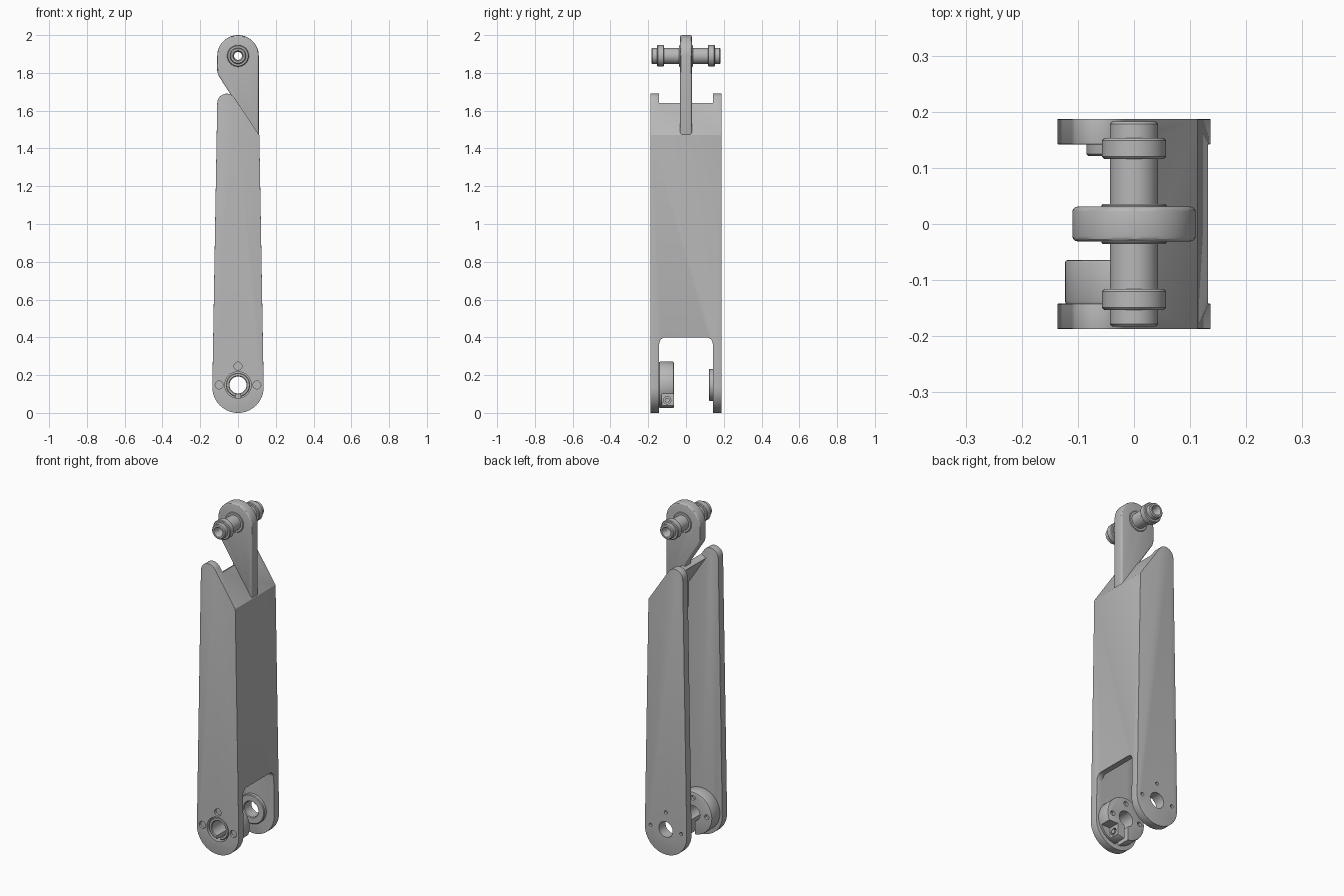
import bpy, bmesh
from math import sin, cos, pi, radians
from mathutils import Matrix, Vector

cube = bpy.data.objects.get("Cube")
if cube:
    bpy.data.objects.remove(cube, do_unlink=True)

grey = bpy.data.materials.new("plain_grey")
grey.use_nodes = True
grey.diffuse_color = (0.48, 0.48, 0.48, 1)
for node in grey.node_tree.nodes:
    if node.type == 'BSDF_PRINCIPLED':
        node.inputs["Base Color"].default_value = grey.diffuse_color


def arc(cx, cz, r, a0, a1, n=20):
    steps = [radians(a0 + (a1 - a0) * i / n) for i in range(n + 1)]
    return [(cx + r * cos(a), cz + r * sin(a)) for a in steps]


def finish(name, bm):
    bmesh.ops.recalc_face_normals(bm, faces=bm.faces)
    mesh = bpy.data.meshes.new(name)
    bm.to_mesh(mesh)
    bm.free()
    obj = bpy.data.objects.new(name, mesh)
    mesh.materials.append(grey)
    bpy.context.collection.objects.link(obj)
    return obj


def prism(name, outline, lo, hi, axis='Y'):
    """Extrude a flat outline along y (outline is x, z) or x (outline is y, z)."""
    bm = bmesh.new()
    place = (lambda a, b: (a, lo, b)) if axis == 'Y' else (lambda a, b: (lo, a, b))
    face = bm.faces.new([bm.verts.new(place(a, b)) for a, b in outline])
    new = bmesh.ops.extrude_face_region(bm, geom=[face])["geom"]
    move = Vector((0, hi - lo, 0)) if axis == 'Y' else Vector((hi - lo, 0, 0))
    bmesh.ops.translate(bm, vec=move, verts=[v for v in new if isinstance(v, bmesh.types.BMVert)])
    return finish(name, bm)


def disc(name, x, z, r, lo, hi, n=40):
    return prism(name, arc(x, z, r, 0, 360, n)[:-1], lo, hi)


def box(name, x0, x1, y0, y1, z0, z1):
    return prism(name, [(x0, z0), (x1, z0), (x1, z1), (x0, z1)], y0, y1)


def lathe(name, profile, z, n=40):
    """Spin a closed (y, radius) loop about the y axis at height z."""
    bm = bmesh.new()
    rings = [[bm.verts.new((r * cos(2 * pi * i / n), y, z + r * sin(2 * pi * i / n)))
              for i in range(n)] for y, r in profile]
    for k, ring in enumerate(rings):
        other = rings[(k + 1) % len(rings)]
        for i in range(n):
            j = (i + 1) % n
            bm.faces.new((ring[i], ring[j], other[j], other[i]))
    return finish(name, bm)


def activate(obj):
    bpy.ops.object.select_all(action='DESELECT')
    obj.select_set(True)
    bpy.context.view_layer.objects.active = obj


def cut(obj, *cutters):
    for cutter in cutters:
        cutter.hide_render = True
        mod = obj.modifiers.new("cut", 'BOOLEAN')
        mod.operation, mod.solver, mod.object = 'DIFFERENCE', 'EXACT', cutter
        activate(obj)
        bpy.ops.object.modifier_apply(modifier=mod.name)
        bpy.data.objects.remove(cutter, do_unlink=True)


def bevel(obj, width, segments=3):
    mod = obj.modifiers.new("bevel", 'BEVEL')
    mod.width, mod.segments = width, segments
    mod.limit_method, mod.angle_limit = 'ANGLE', radians(35)
    activate(obj)
    bpy.ops.object.modifier_apply(modifier=mod.name)


def smooth(obj):
    activate(obj)
    bpy.ops.object.shade_smooth_by_angle(angle=radians(30))


HUB = 0.148      # height of the lower joint
PIN = 1.89       # height of the upper joint
WIDE = 0.187     # half width of the arm
INNER = 0.142    # half width of the channel

# Channel-shaped arm: outer outline, hollow open at -x, fork at the bottom
outline = (arc(0, 0.136, 0.136, 180, 360, 28) + [(0.113, 1.47)]
           + arc(-0.06, 1.64, 0.05, 31, 180, 14))
arm = prism("arm_channel", outline, -WIDE, WIDE)
hollow = [(-0.3, -0.1), (0.105, -0.1), (0.083, 1.452), (-0.029, 1.621),
          (0.06, 1.68), (0.06, 1.8), (-0.3, 1.8)]
fork = ([(-INNER, -0.1), (INNER, -0.1)] + arc(INNER - 0.035, 0.365, 0.035, 0, 90, 6)
        + arc(0.035 - INNER, 0.365, 0.035, 90, 180, 6))
cut(arm, prism("hollow_cutter", hollow, -INNER, INNER),
    prism("fork_cutter", fork, 0.0, 0.3, 'X'))
bevel(arm, 0.01)

# Joint bores and screw holes in the fork cheeks
cut(arm, disc("front_bore", 0, HUB, 0.07, -0.3, -0.1),
    disc("back_bore", 0, HUB, 0.045, 0.1, 0.3))
for x, z in ((0, HUB + 0.1), (-0.1, HUB), (0.1, HUB)):
    cut(arm, disc("front_screw_cutter", x, z, 0.021, -0.3, -0.172, 20),
        disc("back_screw_cutter", x, z, 0.01, 0.172, 0.3, 16))
smooth(arm)

# Raised ring on the inside of the back cheek
smooth(lathe("back_boss", [(0.146, 0.045), (0.125, 0.045), (0.121, 0.049),
                           (0.121, 0.081), (0.125, 0.085), (0.146, 0.085)], HUB))

# Clamping horn inside the front cheek, split below its bore
horn = disc("clamp_horn", 0, HUB, 0.123, -0.143, -0.064, 56)
bevel(horn, 0.005, 2)
cut(horn, disc("horn_bore", 0, HUB, 0.045, -0.3, 0),
    box("split_cutter", -0.012, 0.012, -0.3, 0, -0.1, HUB),
    box("step_cutter", 0.055, 0.2, -0.128, 0, -0.1, 0.1))
for x, z in ((0, HUB + 0.09), (-0.09, HUB), (0.09, HUB)):
    cut(horn, disc("horn_screw_cutter", x, z, 0.014, -0.08, 0, 16))
cut(horn, prism("clamp_screw_cutter", arc(-0.1, 0.067, 0.02, 0, 360, 20)[:-1],
                0.03, 0.2, 'X'))
smooth(horn)
smooth(prism("clamp_screw", arc(-0.1, 0.067, 0.013, 0, 360, 16)[:-1], 0.02, 0.058, 'X'))

# Sleeve of the horn that fills the front bore
sleeve = lathe("horn_sleeve", [(-0.14, 0.045), (-0.176, 0.045), (-0.18, 0.049),
                               (-0.18, 0.06), (-0.176, 0.064), (-0.14, 0.064)], HUB)
cut(sleeve, box("sleeve_slot", -0.012, 0.012, -0.3, 0, 0, HUB))
smooth(sleeve)

# Upper link that rises from the sloped cap
link = prism("upper_link", arc(0, PIN, 0.11, 0, 180, 28)
             + [(-0.11, 1.81), (-0.103, 1.785), (-0.015, 1.648), (-0.012, 1.625),
                (0.085, 1.465), (0.11, 1.465)], -0.031, 0.031)
bevel(link, 0.009)
cut(link, disc("link_bore", 0, PIN, 0.03, -0.1, 0.1))
smooth(link)

# Hollow cross pin with a shoulder at the link and a collar near each end
half = [(0.0, 0.058), (0.033, 0.058), (0.036, 0.055), (0.036, 0.043),
        (0.116, 0.043), (0.116, 0.053), (0.12, 0.057), (0.149, 0.057),
        (0.153, 0.053), (0.153, 0.043), (0.178, 0.043), (0.183, 0.038),
        (0.183, 0.028), (0.165, 0.021)]
smooth(lathe("cross_pin", half + [(-y, r) for y, r in reversed(half[1:])], PIN))
